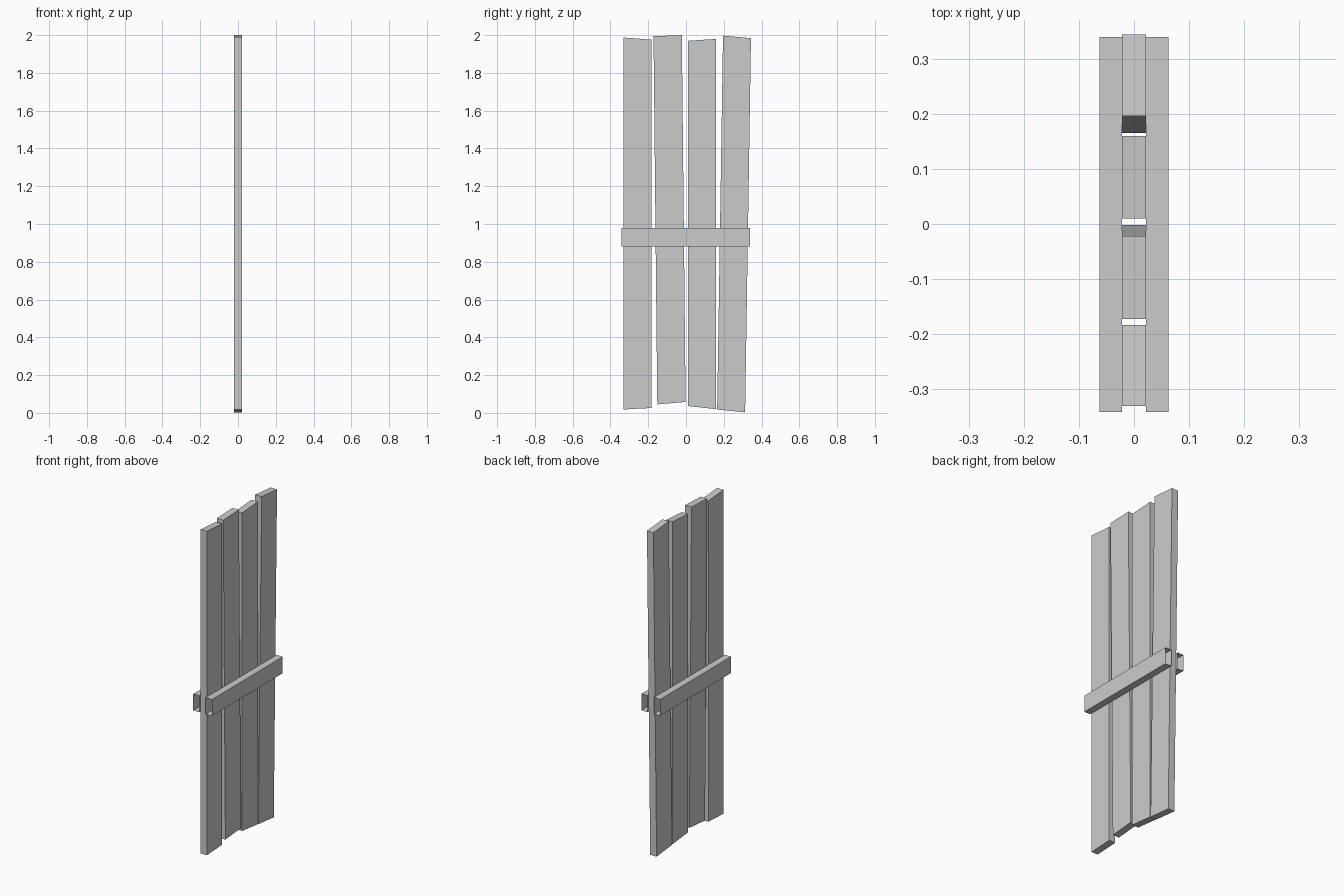
import bpy

if "Cube" in bpy.data.objects:
    bpy.data.objects.remove(bpy.data.objects["Cube"])


def prism(name, profile, x0, x1):
    """Closed board: a (y, z) outline extruded from x0 to x1."""
    n = len(profile)
    verts = [(x, y, z) for x in (x0, x1) for y, z in profile]
    faces = [tuple(reversed(range(n))), tuple(range(n, 2 * n))]
    faces += [(i, (i + 1) % n, n + (i + 1) % n, n + i) for i in range(n)]
    return add(name, verts, faces)


def open_tube(name, x0, x1, y0, y1, z0, z1):
    """Rectangular rail running along y with open ends."""
    ring = [(x0, z0), (x1, z0), (x1, z1), (x0, z1)]
    verts = [(x, y, z) for y in (y0, y1) for x, z in ring]
    faces = [(i, (i + 1) % 4, 4 + (i + 1) % 4, 4 + i) for i in range(4)]
    return add(name, verts, faces)


def add(name, verts, faces):
    mesh = bpy.data.meshes.new(name)
    mesh.from_pydata(verts, [], faces)
    mesh.update()
    obj = bpy.data.objects.new(name, mesh)
    bpy.context.collection.objects.link(obj)
    return obj


# Four uneven planks: bottom left, bottom right, top right, top left (y, z)
planks = [
    [(-0.330, 0.018), (-0.183, 0.026), (-0.183, 1.976), (-0.330, 1.987)],
    [(-0.152, 0.045), (-0.002, 0.058), (-0.022, 2.000), (-0.172, 1.994)],
    [(0.010, 0.036), (0.160, 0.020), (0.160, 1.980), (0.010, 1.970)],
    [(0.165, 0.018), (0.313, 0.003), (0.344, 1.984), (0.196, 1.997)],
]
for i, outline in enumerate(planks, 1):
    prism(f"plank_{i}", outline, -0.0215, 0.0215)

# Cross rails on both faces, open at the ends
open_tube("cross_rail_right", 0.0215, 0.063, -0.341, 0.339, 0.88, 0.98)
open_tube("cross_rail_left", -0.063, -0.0215, -0.341, 0.339, 0.88, 0.98)
